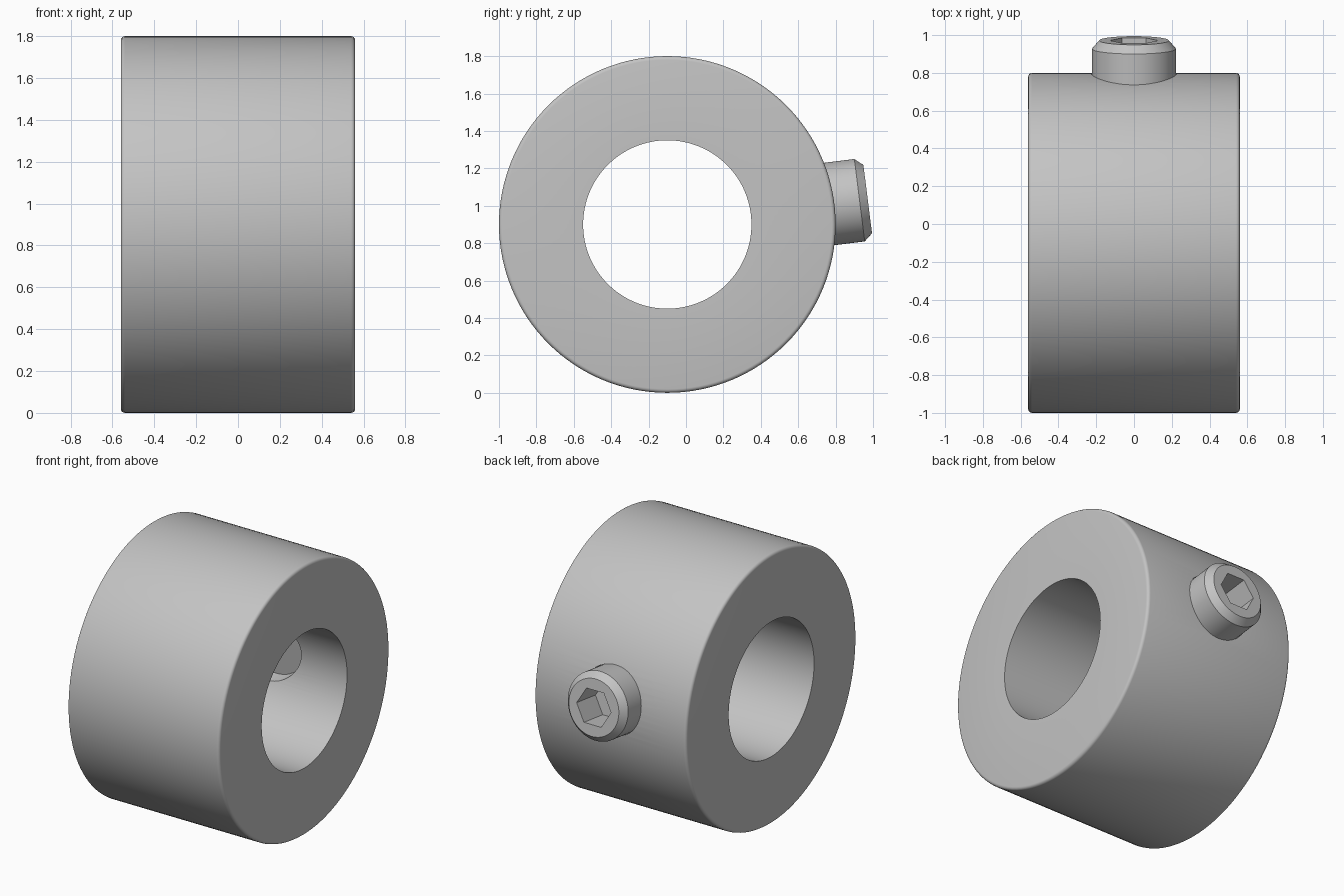
import bpy, bmesh, math
from mathutils import Matrix, Vector

if "Cube" in bpy.data.objects:
    bpy.data.objects.remove(bpy.data.objects["Cube"], do_unlink=True)

steel = bpy.data.materials.new("steel_grey")
steel.use_nodes = True
colour = (0.55, 0.55, 0.55, 1)
steel.diffuse_color = colour
steel.node_tree.nodes["Principled BSDF"].inputs["Base Color"].default_value = colour

CENTRE = Vector((0, -0.1, 0.9))
TILT = math.radians(7.2)
# Local z becomes the outward screw axis, local x stays along the bore
SCREW = Matrix.Translation(CENTRE) @ Matrix.Rotation(TILT - math.pi / 2, 4, "X")
BORE = Matrix.Translation(CENTRE) @ Matrix.Rotation(math.pi / 2, 4, "Y")


def lathe(name, profile, sides, matrix, closed=False):
    """Revolve (radius, height) points about local z; open profiles get flat caps."""
    bm = bmesh.new()
    rings = []
    for r, h in profile:
        rings.append([bm.verts.new((r * math.cos(2 * math.pi * i / sides),
                                    r * math.sin(2 * math.pi * i / sides), h))
                      for i in range(sides)])
    pairs = list(zip(rings, rings[1:]))
    if closed:
        pairs.append((rings[-1], rings[0]))
    else:
        bm.faces.new(rings[0])
        bm.faces.new(rings[-1])
    for a, b in pairs:
        for i in range(sides):
            j = (i + 1) % sides
            bm.faces.new((a[i], a[j], b[j], b[i]))
    bmesh.ops.recalc_face_normals(bm, faces=bm.faces)
    mesh = bpy.data.meshes.new(name)
    bm.to_mesh(mesh)
    bm.free()
    mesh.transform(matrix)
    mesh.materials.append(steel)
    obj = bpy.data.objects.new(name, mesh)
    bpy.context.collection.objects.link(obj)
    return obj


def cut(target, cutter):
    """Subtract the cutter, remove it, then smooth while keeping sharp edges."""
    bpy.ops.object.select_all(action="DESELECT")
    bpy.context.view_layer.objects.active = target
    target.select_set(True)
    mod = target.modifiers.new("cut", "BOOLEAN")
    mod.operation = "DIFFERENCE"
    mod.solver = "EXACT"
    mod.object = cutter
    bpy.ops.object.modifier_apply(modifier=mod.name)
    bpy.data.objects.remove(cutter, do_unlink=True)
    bpy.ops.object.shade_smooth_by_angle(angle=math.radians(25))


# Collar: thick ring with small rounded outer rims
half, outer, inner, fillet = 0.56, 0.9, 0.45, 0.02
rim = [(outer - fillet + fillet * math.cos(a), half - fillet + fillet * math.sin(a))
       for a in (math.pi / 2 * k / 4 for k in range(5))]
section = ([(inner, -half)] + [(r, -h) for r, h in reversed(rim)]
           + rim + [(inner, half)])
collar = lathe("collar", section, 128, BORE, closed=True)

# Radial screw hole through one wall
cut(collar, lathe("hole_cutter", [(0.224, 0.2), (0.224, 1.2)], 64, SCREW))

# Set screw with chamfered head and hex socket
screw = lathe("set_screw", [(0.222, 0.48), (0.222, 1.036), (0.184, 1.08)], 64, SCREW)
cut(screw, lathe("socket_cutter", [(0.127, 0.88), (0.127, 1.2)], 6, SCREW))
